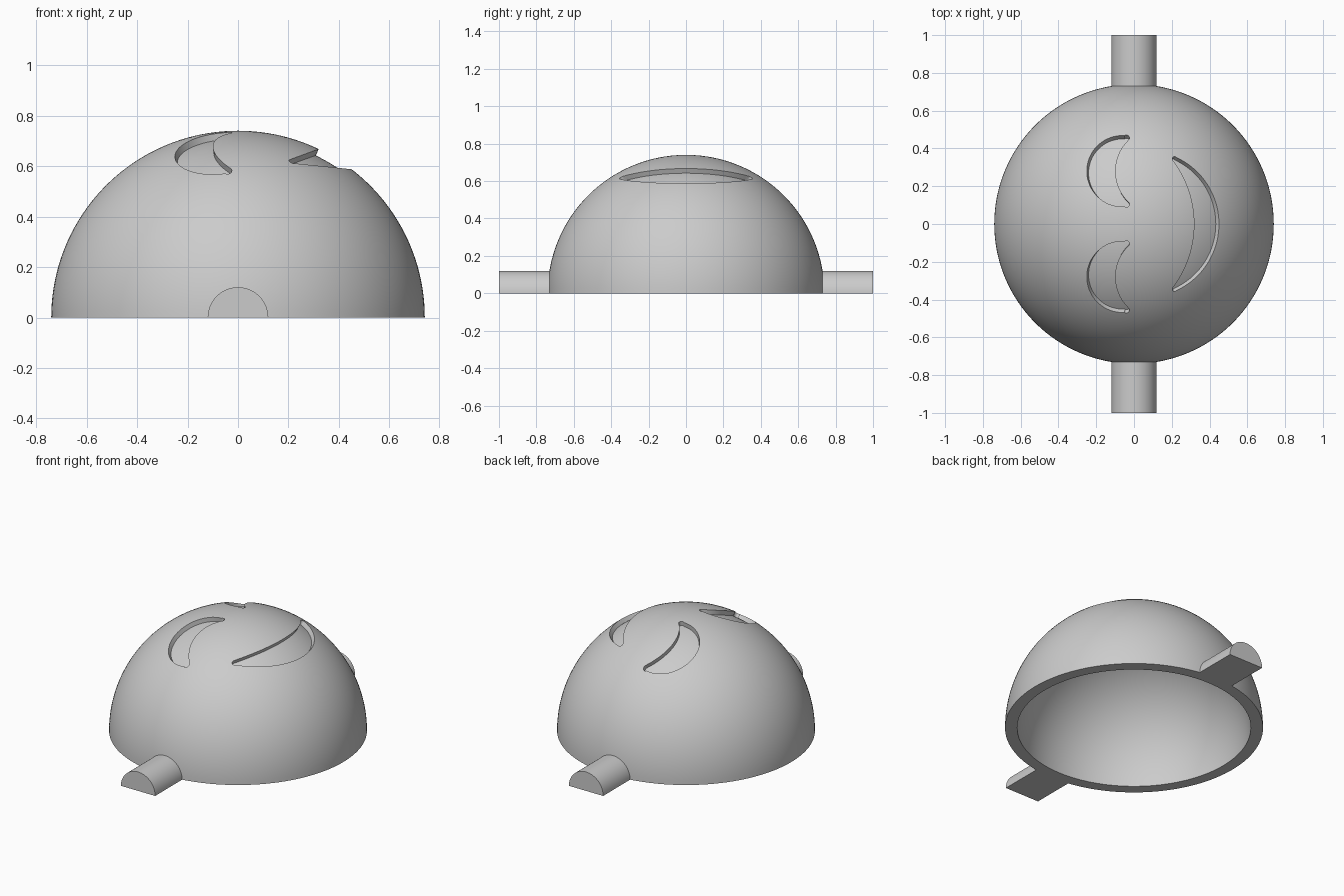
import bpy, bmesh
from math import sin, cos, atan, pi, sqrt
from mathutils import Vector

OUTER, INNER, FLOOR = 0.74, 0.67, 0.712
PEG_R = 0.12

if "Cube" in bpy.data.objects:
    bpy.data.objects.remove(bpy.data.objects["Cube"])

grey = bpy.data.materials.new("plain grey")
grey.use_nodes = True
grey.diffuse_color = (0.6, 0.6, 0.6, 1)
grey.node_tree.nodes["Principled BSDF"].inputs["Base Color"].default_value = (0.6, 0.6, 0.6, 1)


def make_object(name, bm):
    bmesh.ops.recalc_face_normals(bm, faces=bm.faces)
    mesh = bpy.data.meshes.new(name)
    bm.to_mesh(mesh)
    bm.free()
    mesh.materials.append(grey)
    ob = bpy.data.objects.new(name, mesh)
    bpy.context.collection.objects.link(ob)
    return ob


def activate(ob):
    bpy.ops.object.select_all(action='DESELECT')
    ob.select_set(True)
    bpy.context.view_layer.objects.active = ob


def make_dome():
    """Hollow hemisphere: quarter ring profile spun about z."""
    steps = 40
    angles = [pi / 2 * i / steps for i in range(steps + 1)]
    profile = [(OUTER * sin(a), OUTER * cos(a)) for a in angles]
    profile += [(INNER * sin(a), INNER * cos(a)) for a in reversed(angles)]
    bm = bmesh.new()
    verts = [bm.verts.new((x, 0, z)) for x, z in profile]
    edges = [bm.edges.new(pair) for pair in zip(verts, verts[1:])]
    bmesh.ops.spin(bm, geom=verts + edges, cent=(0, 0, 0), axis=(0, 0, 1),
                   angle=2 * pi, steps=128)
    bmesh.ops.remove_doubles(bm, verts=bm.verts, dist=0.0001)
    return make_object("dome_shell", bm)


def arc(apex, y, sag, half, side, count=40):
    """Plan-view arc with its apex on the given side."""
    r = (half * half + sag * sag) / (2 * sag)
    reach = 2 * atan(sag / half)
    turns = [reach * (2 * i / count - 1) for i in range(count + 1)]
    return [Vector((apex - side * r * (1 - cos(t)), y + r * sin(t))) for t in turns]


def cap(o, i, y):
    """Rounded tip rows, from the end of the arcs outward."""
    mid, across = (o + i) / 2, (o - i) / 2
    along = Vector((-across.y, across.x))
    if along.y * (o.y - y) < 0:
        along = -along
    rows = []
    for k in range(1, 6):
        a = k * pi / 11
        tip = mid + along * sin(a)
        rows.append((tip + across * cos(a), tip - across * cos(a)))
    return rows


def make_crescent(name, y, side, outer, inner):
    """Crescent cutter between two arcs, extruded radially through the skin."""
    o = arc(outer[0], y, outer[1], outer[2], side)
    i = arc(inner[0], y, inner[1], inner[2], side)
    rows = cap(o[0], i[0], y)[::-1] + list(zip(o, i)) + cap(o[-1], i[-1], y)
    cols = 8
    bm = bmesh.new()
    grid = []
    for a, b in rows:
        line = []
        for c in range(cols + 1):
            p = a.lerp(b, c / cols)
            z = sqrt(OUTER ** 2 - p.length_squared)
            line.append(bm.verts.new(Vector((p.x, p.y, z)) * FLOOR / OUTER))
        grid.append(line)
    for r0, r1 in zip(grid, grid[1:]):
        for c in range(cols):
            bm.faces.new((r0[c], r0[c + 1], r1[c + 1], r1[c]))
    lid = bmesh.ops.extrude_face_region(bm, geom=bm.faces[:], use_keep_orig=True)
    for v in lid["geom"]:
        if isinstance(v, bmesh.types.BMVert):
            v.co *= 0.8 / FLOOR
    cutter = make_object(name, bm)
    cutter.hide_render = True
    return cutter


def make_peg(name, side):
    """Half-round axle peg with a flat underside."""
    count = 32
    bm = bmesh.new()
    ring = [bm.verts.new((PEG_R * cos(pi * k / count), side * 0.69, PEG_R * sin(pi * k / count)))
            for k in range(count + 1)]
    end = bm.faces.new(ring)
    out = bmesh.ops.extrude_face_region(bm, geom=[end], use_keep_orig=True)
    for v in out["geom"]:
        if isinstance(v, bmesh.types.BMVert):
            v.co.y = side
    return make_object(name, bm)


# Dome with two eye crescents and one mouth crescent engraved
dome = make_dome()
cutters = [make_crescent("mouth_cutter", 0, 1, (0.45, 0.225, 0.352), (0.32, 0.115, 0.338))]
for label, s in (("left", 1), ("right", -1)):
    cutters.append(make_crescent(label + "_eye_cutter", s * 0.28, -1,
                                 (-0.25, 0.2, 0.188), (-0.10, 0.07, 0.164)))
activate(dome)
for cutter in cutters:
    mod = dome.modifiers.new("engrave", 'BOOLEAN')
    mod.operation = 'DIFFERENCE'
    mod.solver = 'EXACT'
    mod.object = cutter
    bpy.ops.object.modifier_apply(modifier=mod.name)
    bpy.data.objects.remove(cutter)

# Pegs at front and back
parts = [dome, make_peg("front_peg", -1), make_peg("back_peg", 1)]

for part in parts:
    activate(part)
    bpy.ops.object.shade_smooth_by_angle(angle=pi / 6)
